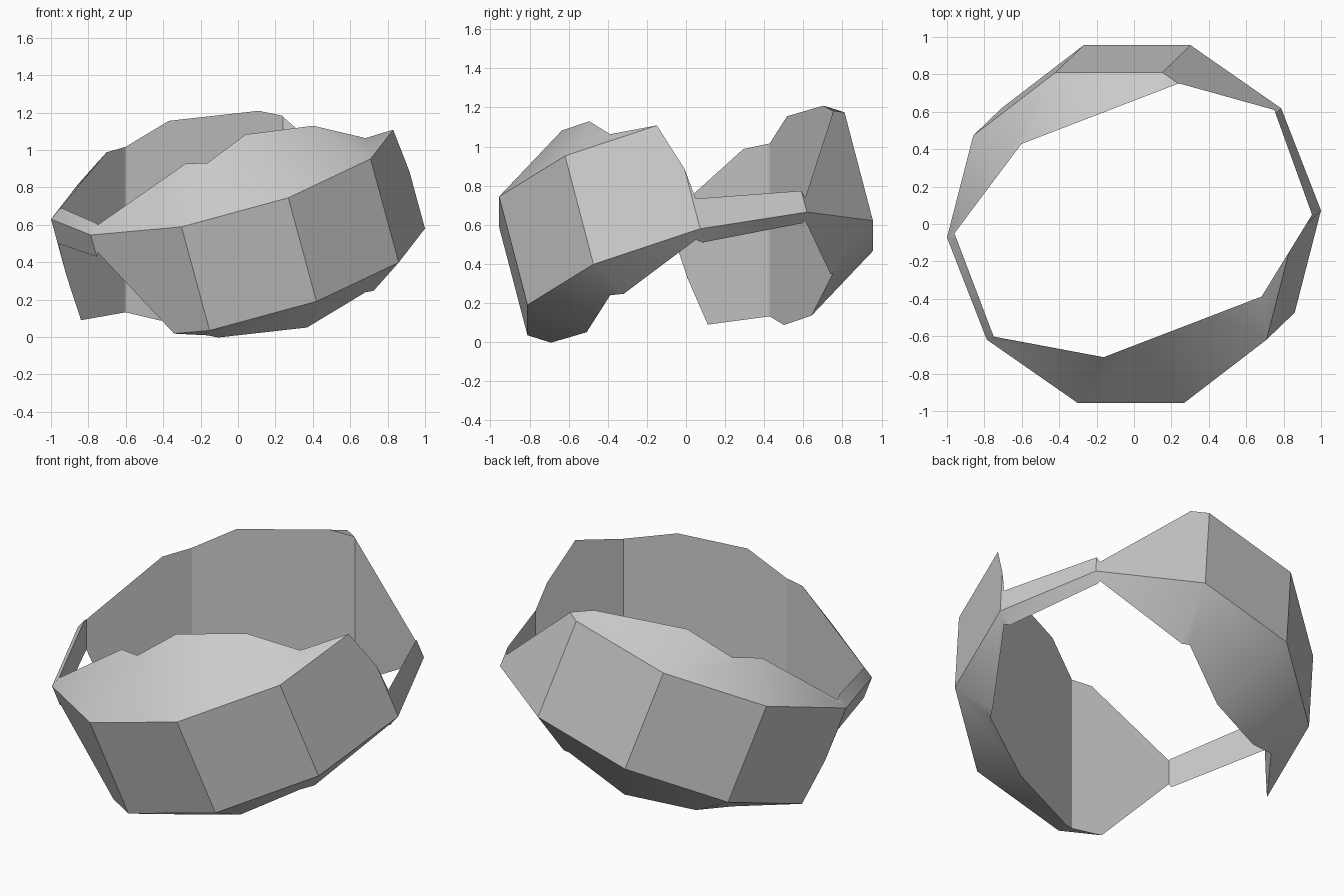
import bpy, bmesh, math
from mathutils import Matrix, Vector

cube = bpy.data.objects.get("Cube")
if cube:
    bpy.data.objects.remove(cube, do_unlink=True)

CENTRE = Vector((0, 0, 0.605))

metal = bpy.data.materials.new("plain grey")
metal.use_nodes = True
grey = (0.6, 0.6, 0.6, 1)
metal.diffuse_color = grey
metal.node_tree.nodes["Principled BSDF"].inputs["Base Color"].default_value = grey


def prism(name, outline, half_height, matrix, apex=None):
    """Prism over an outline, with its caps raised to points if apex is set."""
    bm = bmesh.new()
    base = bm.faces.new([bm.verts.new((x, y, -half_height)) for x, y in outline])
    top = bmesh.ops.extrude_face_region(bm, geom=[base], use_keep_orig=True)["geom"]
    top_verts = [g for g in top if isinstance(g, bmesh.types.BMVert)]
    bmesh.ops.translate(bm, verts=top_verts, vec=(0, 0, 2 * half_height))
    if apex:
        caps = [f for f in bm.faces if len(f.verts) == len(outline)]
        for v in bmesh.ops.poke(bm, faces=caps)["verts"]:
            v.co = (0, 0, math.copysign(apex, v.co.z))
    bmesh.ops.recalc_face_normals(bm, faces=bm.faces)
    bm.transform(matrix)
    mesh = bpy.data.meshes.new(name)
    bm.to_mesh(mesh)
    bm.free()
    mesh.materials.append(metal)
    obj = bpy.data.objects.new(name, mesh)
    bpy.context.collection.objects.link(obj)
    return obj


# Tilted ten-sided drum with pointed ends
side = Vector((0.963, 0, 0.262)).normalized()
axis = side.cross(Vector((-0.066, 0.969, 0.236))).normalized()
tilt = Matrix((side, axis.cross(side), axis)).transposed().to_4x4()
decagon = [(0.958 * math.cos(math.radians(a)), 0.958 * math.sin(math.radians(a)))
           for a in range(0, 360, 36)]
band = prism("ring_band", decagon, 0.296, Matrix.Translation(CENTRE) @ tilt, apex=0.96)

# Upright eight-sided opening
opening = [(0.24, 0.752), (-0.602, 0.428), (-0.96, -0.05), (-0.75, -0.602),
           (-0.162, -0.712), (0.682, -0.388), (0.952, 0.05), (0.75, 0.61)]
cutter = prism("opening_cutter", opening, 2, Matrix.Translation(CENTRE))
cutter.hide_render = True

# Cut the opening through the drum, leaving the ring
cut = band.modifiers.new("opening", 'BOOLEAN')
cut.operation = 'DIFFERENCE'
cut.solver = 'EXACT'
cut.object = cutter
bpy.ops.object.select_all(action='DESELECT')
band.select_set(True)
bpy.context.view_layer.objects.active = band
bpy.ops.object.modifier_apply(modifier=cut.name)
bpy.data.objects.remove(cutter, do_unlink=True)
bpy.ops.object.shade_smooth_by_angle(angle=math.radians(30))
